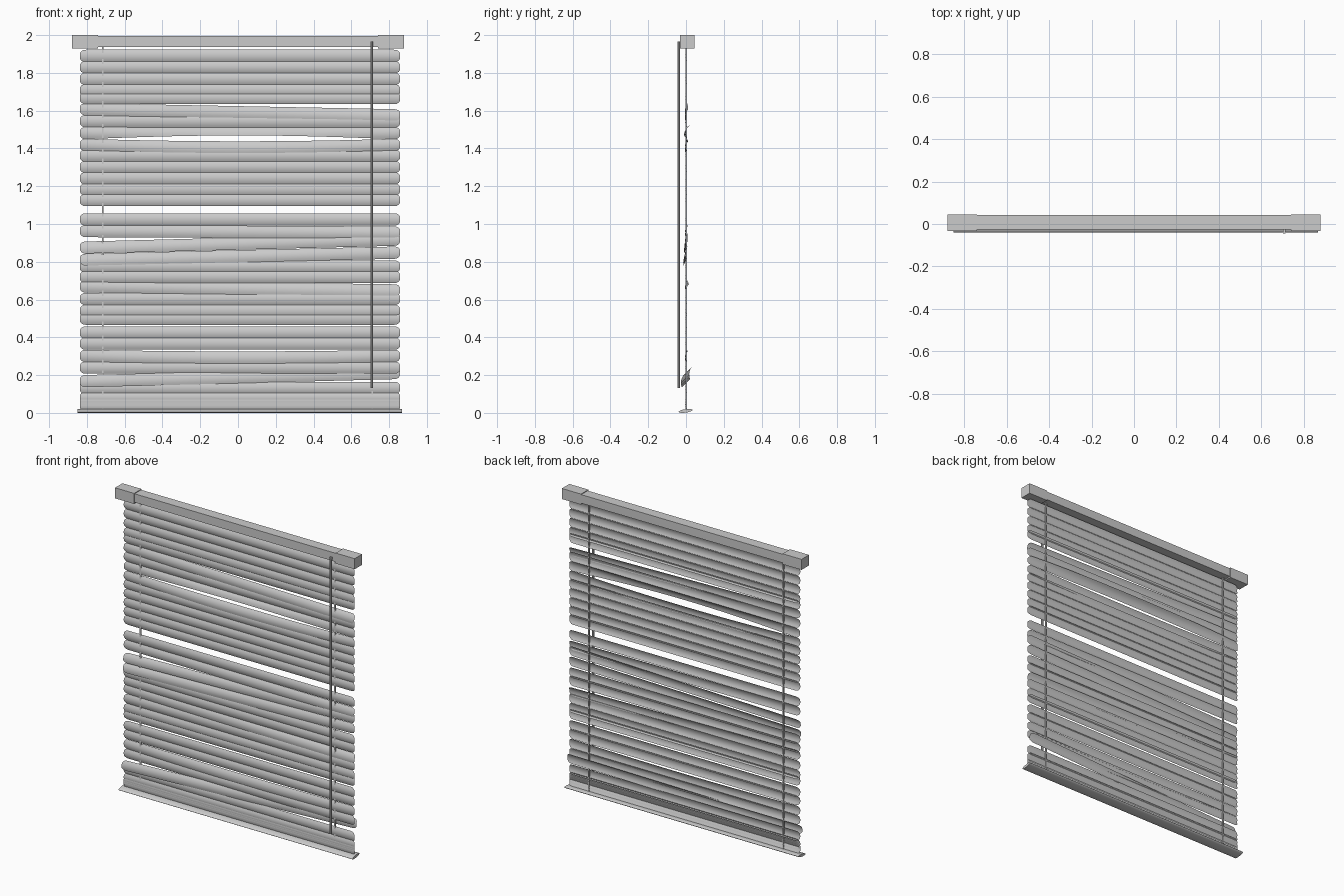
import bpy, bmesh, math

if "Cube" in bpy.data.objects:
    bpy.data.objects.remove(bpy.data.objects["Cube"])

def finish(name, bm, smooth=True):
    me = bpy.data.meshes.new(name)
    bm.to_mesh(me)
    bm.free()
    ob = bpy.data.objects.new(name, me)
    bpy.context.collection.objects.link(ob)
    if smooth:
        for p in me.polygons:
            p.use_smooth = True
    return ob

def box(name, x0, x1, y0, y1, z0, z1):
    bpy.ops.mesh.primitive_cube_add(size=1, location=((x0+x1)/2, (y0+y1)/2, (z0+z1)/2))
    ob = bpy.context.object
    ob.name = name
    ob.scale = (x1-x0, y1-y0, z1-z0)
    return ob

# Head rail with two end brackets
box("head_rail", -0.75, 0.75, -0.027, 0.042, 1.938, 1.995)
for s, label in ((-1, "left"), (1, "right")):
    a, b = sorted((s*0.74, s*0.88))
    box("end_bracket_" + label, a, b, -0.033, 0.045, 1.93, 2.0)

# Slats: thin curved strips with clipped ends
X0, X1, HALF, SAG = -0.836, 0.857, 0.0325, 0.009
ends = [(0, 0.5), (0.007, 0.78), (0.018, 0.96), (0.03, 1.0)]
stations = [(X0+d, f) for d, f in ends]
stations += [(X0+0.03 + (X1-X0-0.06)*i/16, 1.0) for i in range(1, 16)]
stations += [(X1-d, f) for d, f in reversed(ends)]
ROWS = 6

def slat(name, zl, zr=None, lift=0, yl=0, yr=0, tl=0, tm=None, tr=0):
    """z, y and tilt in degrees at both ends; lift and tm act at mid length"""
    zr = zl if zr is None else zr
    tm = (tl+tr)/2 if tm is None else tm
    bm = bmesh.new()
    cols = []
    for x, f in stations:
        t = (x-X0)/(X1-X0)
        hump = 4*t*(1-t)
        zc = zl + (zr-zl)*t + lift*hump
        yc = yl + (yr-yl)*t
        a = math.radians(tl + (tr-tl)*t + (tm-(tl+tr)/2)*hump)
        col = []
        for j in range(ROWS+1):
            v = f*(2*j/ROWS - 1)
            dy, dz = SAG*(v*v - 0.5), HALF*v
            col.append(bm.verts.new((x, yc + dy*math.cos(a) + dz*math.sin(a),
                                     zc + dz*math.cos(a) - dy*math.sin(a))))
        cols.append(col)
    for c, d in zip(cols, cols[1:]):
        for j in range(ROWS):
            bm.faces.new((c[j], d[j], d[j+1], c[j+1]))
    return finish(name, bm)

slats = [
    dict(zl=1.89), dict(zl=1.83), dict(zl=1.768), dict(zl=1.708), dict(zl=1.667),
    dict(zl=1.608, zr=1.577, tl=5, tr=14), dict(zl=1.545, zr=1.543),
    dict(zl=1.481, lift=0.018, yl=0.003, yr=0.003, tm=32),
    dict(zl=1.419, lift=-0.012, tm=12),
    dict(zl=1.362), dict(zl=1.302), dict(zl=1.242), dict(zl=1.183), dict(zl=1.127),
    dict(zl=1.024), dict(zl=0.963, zr=0.955, tl=3, tr=8),
    dict(zl=0.876, zr=0.918, tl=14, tr=4, yl=-0.004),
    dict(zl=0.812, zr=0.849, tl=16, tr=4, yl=-0.008),
    dict(zl=0.775), dict(zl=0.72), dict(zl=0.67, zr=0.65, tl=4, tr=14, yr=0.003),
    dict(zl=0.603), dict(zl=0.54), dict(zl=0.499), dict(zl=0.425), dict(zl=0.367),
    dict(zl=0.302, lift=-0.008, tm=8), dict(zl=0.24),
    dict(zl=0.168, zr=0.212, yl=-0.022, yr=0.022, tl=8, tr=8),
    dict(zl=0.132), dict(zl=0.08), dict(zl=0.062), dict(zl=0.05), dict(zl=0.04),
]
for i, kw in enumerate(slats):
    slat(f"slat_{i+1:02d}", **kw)

# Bottom rail: slightly tilted oval bar
bm = bmesh.new()
N, tilt = 16, math.radians(8)
rings = []
for x in (-0.85, 0.868):
    ring = []
    for i in range(N):
        a = 2*math.pi*i/N
        u, w = 0.038*math.cos(a), 0.009*math.sin(a)
        ring.append(bm.verts.new((x, -0.002 + u*math.cos(tilt) - w*math.sin(tilt),
                                  0.0104 + 0.005 + u*math.sin(tilt) + w*math.cos(tilt) - 0.005)))
    rings.append(ring)
for i in range(N):
    k = (i+1) % N
    bm.faces.new((rings[0][i], rings[0][k], rings[1][k], rings[1][i]))
for r in rings:
    bm.faces.new(r)
bmesh.ops.recalc_face_normals(bm, faces=bm.faces)
rail = finish("bottom_rail", bm)
bpy.context.view_layer.objects.active = rail
rail.select_set(True)
bpy.ops.object.shade_smooth_by_angle(angle=math.radians(50))

# Ladder cords
for x, label in ((-0.716, "left"), (0.712, "right")):
    box("cord_" + label, x-0.004, x+0.004, -0.002, 0.006, 0.012, 1.94)

# Tilt wand hanging in front of the slats
bpy.ops.mesh.primitive_cylinder_add(vertices=8, radius=0.0075, depth=1.835,
                                    location=(0.708, -0.0385, 1.0485))
wand = bpy.context.object
wand.name = "tilt_wand"
box("wand_hook", 0.703, 0.713, -0.04, -0.024, 1.95, 1.964)
